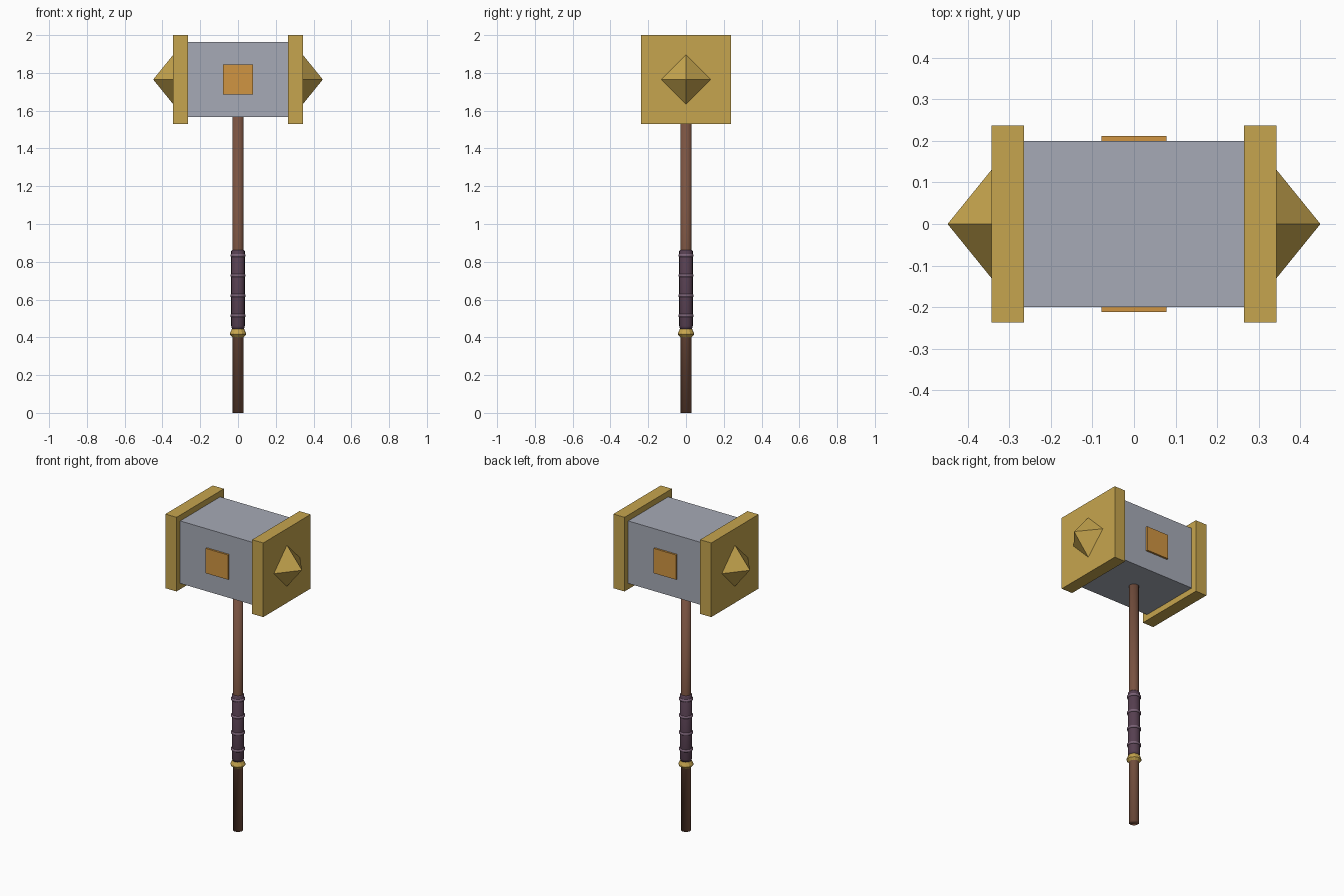
import bpy, bmesh, math
from mathutils import Matrix

if "Cube" in bpy.data.objects:
    bpy.data.objects.remove(bpy.data.objects["Cube"])


def material(name, rgb):
    m = bpy.data.materials.new(name)
    lin = [(c / 255 / 12.92) if c < 11 else ((c / 255 + 0.055) / 1.055) ** 2.4 for c in rgb]
    m.diffuse_color = (*lin, 1)
    m.use_nodes = True
    m.node_tree.nodes["Principled BSDF"].inputs["Base Color"].default_value = m.diffuse_color
    return m


GOLD = material("gold", (198, 165, 78))
STEEL = material("steel", (166, 170, 182))
ORANGE = material("orange", (208, 149, 66))
WOOD = material("brown wood", (122, 83, 65))
WRAP = material("purple leather", (86, 63, 80))
BAND = material("pale purple leather", (122, 98, 118))


def finish(name, bm, mat, smooth=False):
    bmesh.ops.recalc_face_normals(bm, faces=bm.faces)
    me = bpy.data.meshes.new(name)
    for f in bm.faces:
        f.smooth = smooth
    bm.to_mesh(me)
    bm.free()
    me.materials.append(mat)
    ob = bpy.data.objects.new(name, me)
    bpy.context.collection.objects.link(ob)
    return ob


def box(name, centre, size, mat):
    bm = bmesh.new()
    bmesh.ops.create_cube(bm, size=1, matrix=Matrix.Translation(centre) @ Matrix.Diagonal((*size, 1)))
    return finish(name, bm, mat)


def lathe(name, profile, sides, mat, smooth=True):
    """Revolve (radius, z) points about z and cap both ends."""
    bm = bmesh.new()
    rings = [[bm.verts.new((r * math.cos(2 * math.pi * i / sides),
                            r * math.sin(2 * math.pi * i / sides), z))
              for i in range(sides)] for r, z in profile]
    for a, b in zip(rings, rings[1:]):
        for i in range(sides):
            j = (i + 1) % sides
            bm.faces.new((a[i], a[j], b[j], b[i]))
    bm.faces.new(rings[0][::-1])
    bm.faces.new(rings[-1])
    return finish(name, bm, mat, smooth)


HEAD_Z = 1.765

# Hammer head block
box("head_block", (0, 0, HEAD_Z), (0.56, 0.4, 0.396), STEEL)

for side, s in (("left", -1), ("right", 1)):
    # Square end plates
    box(f"end_plate_{side}", (s * 0.304, 0, HEAD_Z), (0.078, 0.474, 0.47), GOLD)
    # Four-sided spikes with corners up, down, front and back
    bm = bmesh.new()
    bmesh.ops.create_cone(bm, cap_ends=True, segments=4, radius1=0.132, radius2=0, depth=0.107)
    for v in bm.verts:
        on_tip = v.co.z > 0
        a = math.atan2(v.co.y, v.co.x)
        k = round(a / (math.pi / 2) - 0.01) * math.pi / 2
        r = 0 if on_tip else 0.132
        v.co = (s * (0.449 if on_tip else 0.342), r * math.cos(k), HEAD_Z + r * math.sin(k))
    finish(f"spike_{side}", bm, GOLD)

# Inlaid plates on the front and back of the head
for side, s in (("front", -1), ("back", 1)):
    box(f"inlay_{side}", (0, s * 0.201, HEAD_Z), (0.157, 0.022, 0.157), ORANGE)

# Shaft
lathe("shaft", [(0.03, 0), (0.03, 1.6)], 16, WOOD)

# Leather grip with raised bands
lathe("grip", [(0.031, 0.44), (0.036, 0.46), (0.036, 0.857), (0.031, 0.863)], 16, WRAP)
for n in range(4):
    z = 0.515 + 0.106 * n
    lathe(f"grip_band_{n + 1}", [(0.035, z - 0.009), (0.041, z - 0.004),
                                 (0.041, z + 0.004), (0.035, z + 0.009)], 16, BAND)

# Gold collar under the grip
lathe("collar", [(0.03, 0.4), (0.043, 0.414), (0.043, 0.422), (0.033, 0.443)], 12, GOLD, False)
